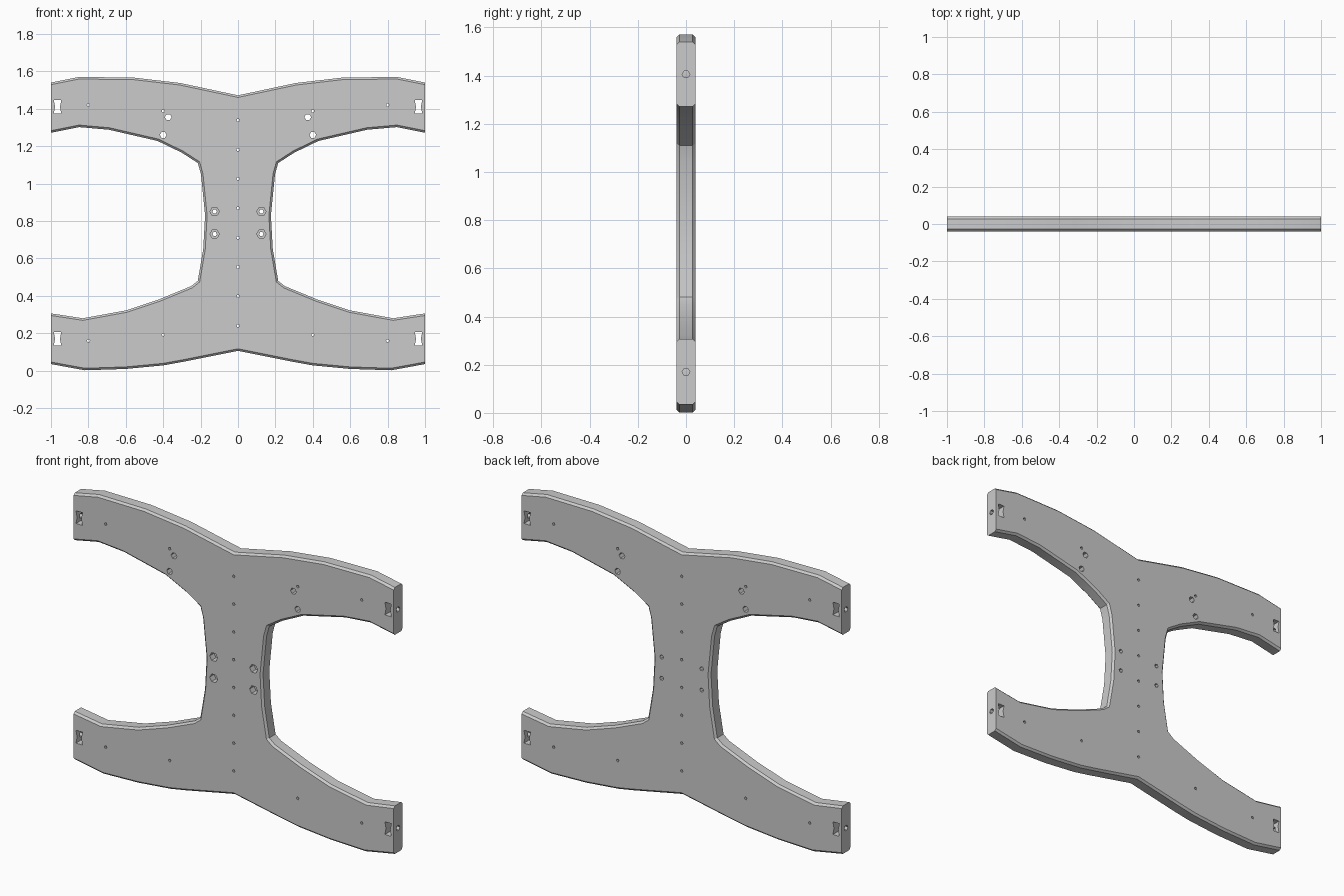
import bpy, bmesh, math
from mathutils import Matrix, Vector

if "Cube" in bpy.data.objects:
    bpy.data.objects.remove(bpy.data.objects["Cube"])

HALF = 0.039      # half thickness of the plate
CHAMFER = 0.011

# Right half of the outline (x, z), from top notch clockwise to bottom notch
right = [(0, 1.472), (0.31, 1.538), (0.56, 1.567), (0.85, 1.57), (1, 1.54),
         (1, 1.272), (0.85, 1.302), (0.69, 1.288), (0.43, 1.228), (0.30, 1.165),
         (0.215, 1.11), (0.198, 1.05), (0.176, 0.83), (0.186, 0.65), (0.215, 0.48),
         (0.25, 0.452), (0.42, 0.382), (0.6, 0.322), (0.83, 0.28), (1, 0.306),
         (1, 0.035), (0.82, 0.002), (0.6, 0.009), (0.4, 0.028), (0.3, 0.046), (0, 0.106)]
outline = right + [(-x, z) for x, z in reversed(right[1:-1])]


def add_prism(bm, points, y0, y1):
    """Extrude an (x, z) polygon from y0 to y1."""
    face = bm.faces.new([bm.verts.new((x, y0, z)) for x, z in points])
    res = bmesh.ops.extrude_face_region(bm, geom=[face])
    verts = [g for g in res["geom"] if isinstance(g, bmesh.types.BMVert)]
    bmesh.ops.translate(bm, verts=verts, vec=(0, y1 - y0, 0))


def add_hole(bm, x, z, r, y0=-0.1, y1=0.1, sides=6):
    add_prism(bm, [(x + r * math.cos(2 * math.pi * i / sides),
                    z + r * math.sin(2 * math.pi * i / sides)) for i in range(sides)], y0, y1)


def make_object(bm, name):
    bmesh.ops.recalc_face_normals(bm, faces=bm.faces)
    mesh = bpy.data.meshes.new(name)
    bm.to_mesh(mesh)
    bm.free()
    obj = bpy.data.objects.new(name, mesh)
    bpy.context.collection.objects.link(obj)
    return obj


# Plate with chamfered rims (the end faces stay square)
bm = bmesh.new()
add_prism(bm, outline, -HALF, HALF)
bmesh.ops.recalc_face_normals(bm, faces=bm.faces)
rims = [e for e in bm.edges
        if abs(e.verts[0].co.y - e.verts[1].co.y) < 1e-5
        and not all(abs(v.co.x) > 0.999 for v in e.verts)]
bmesh.ops.bevel(bm, geom=rims, offset=CHAMFER, segments=1, affect='EDGES', clamp_overlap=True)
plate = make_object(bm, "end_frame_plate")

# Through holes: nut windows, dowel holes, bolt holes
through = bmesh.new()
for s in (-1, 1):
    for z in (1.41, 0.17):
        add_prism(through, [(s * x, z + dz) for x, dz in
                            ((0.945, -0.036), (0.985, -0.036), (0.978, 0),
                             (0.985, 0.036), (0.945, 0.036), (0.952, 0))], -0.1, 0.1)
    for x, z in ((0.8, 1.42), (0.4, 1.388), (0.8, 0.16), (0.4, 0.192)):
        add_hole(through, s * x, z, 0.008)
    for x, z in ((0.373, 1.355), (0.4, 1.26)):
        add_hole(through, s * x, z, 0.018)
    for z in (0.85, 0.73):
        add_hole(through, s * 0.125, z, 0.012)
for i in range(8):
    add_hole(through, 0, 0.24 + i * 0.157, 0.008)

# Counterbores on the front and bolt holes in the arm ends
blind = bmesh.new()
for s in (-1, 1):
    for z in (0.85, 0.73):
        add_hole(blind, s * 0.125, z, 0.025, -0.1, 0.0)
    for z in (1.405, 0.17):
        bmesh.ops.create_cone(blind, cap_ends=True, segments=6, radius1=0.016, radius2=0.016,
                              depth=0.1, matrix=Matrix.Translation(Vector((s * 1.015, 0, z)))
                              @ Matrix.Rotation(math.pi / 2, 4, 'Y'))

bpy.context.view_layer.objects.active = plate
plate.select_set(True)
for bm, name in ((through, "through_cutter"), (blind, "blind_cutter")):
    cutter = make_object(bm, name)
    cutter.hide_render = True
    mod = plate.modifiers.new(name, 'BOOLEAN')
    mod.operation = 'DIFFERENCE'
    mod.solver = 'EXACT'
    mod.object = cutter
    bpy.ops.object.modifier_apply(modifier=mod.name)
    bpy.data.objects.remove(cutter)

# Smooth arm curves, crisp rims
bpy.ops.object.shade_smooth_by_angle(angle=math.radians(25))
